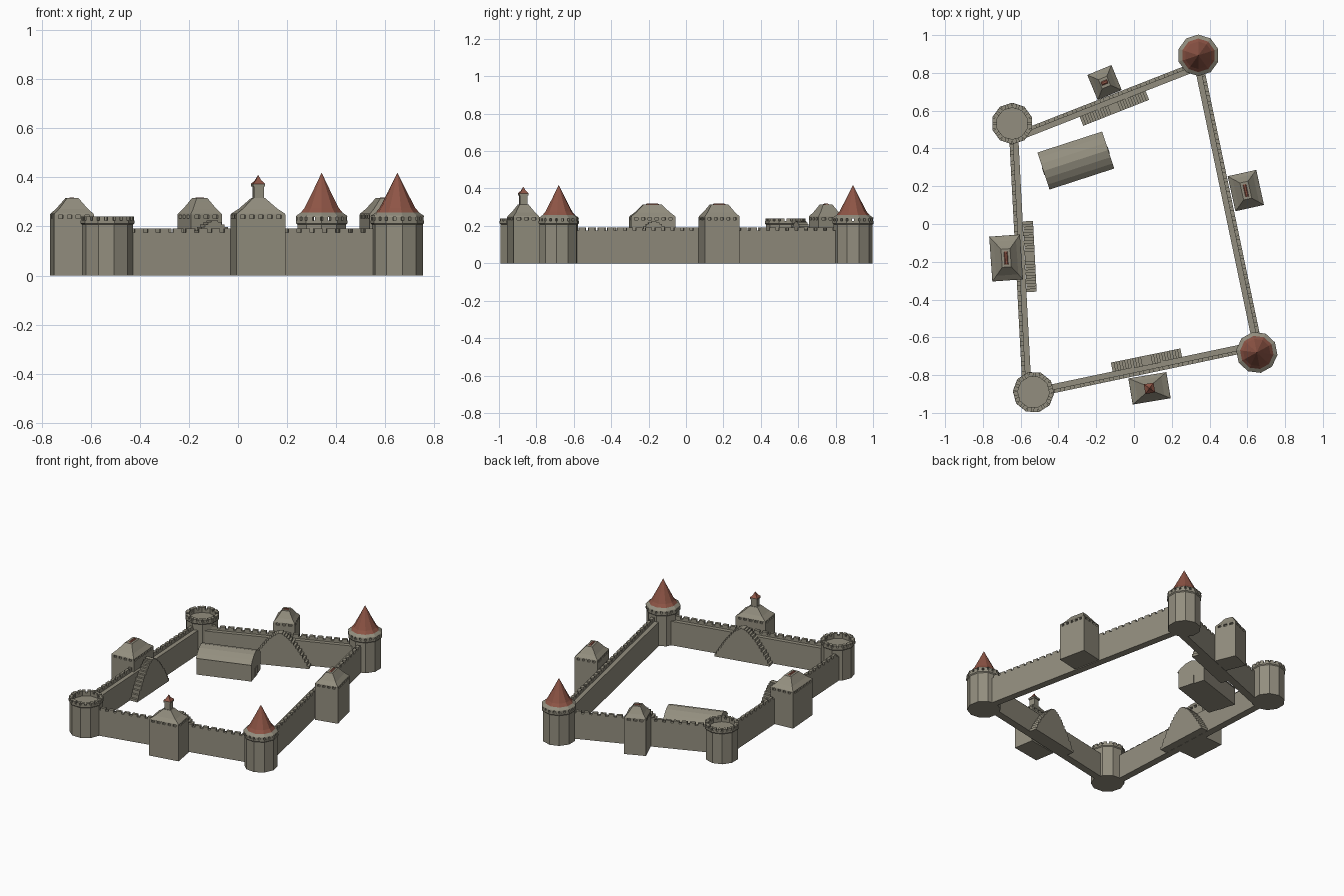
import bpy, bmesh, math
from mathutils import Vector, Matrix

if "Cube" in bpy.data.objects:
    bpy.data.objects.remove(bpy.data.objects["Cube"])


def material(name, r, g, b):
    m = bpy.data.materials.new(name)
    m.diffuse_color = (r, g, b, 1)
    m.use_nodes = True
    m.node_tree.nodes["Principled BSDF"].inputs["Base Color"].default_value = m.diffuse_color
    return m


STONE = material("stone", 0.29, 0.27, 0.21)
RED = material("red_tile", 0.27, 0.09, 0.06)


def ngon(r, z, phase, n=10):
    return [Vector((r * math.cos(phase + i * math.tau / n),
                    r * math.sin(phase + i * math.tau / n), z)) for i in range(n)]


def rect(hx, hy, z):
    return [Vector((sx * hx, sy * hy, z)) for sx, sy in ((-1, -1), (1, -1), (1, 1), (-1, 1))]


def box(x, y, z0, z1, hx, hy, ang=0):
    m = Matrix.Translation((x, y, 0)) @ Matrix.Rotation(ang, 4, 'Z')
    return [[m @ v for v in rect(hx, hy, z)] for z in (z0, z1)]


def build(name, lofts, mat=STONE, loc=(0, 0), ang=0):
    """One object from several lofts; each loft is a list of matching rings, capped."""
    bm = bmesh.new()
    for rings in lofts:
        vs = [[bm.verts.new(p) for p in ring] for ring in rings]
        n = len(vs[0])
        for a, b in zip(vs, vs[1:]):
            for i in range(n):
                bm.faces.new((a[i], a[(i + 1) % n], b[(i + 1) % n], b[i]))
        bm.faces.new(vs[0][::-1])
        bm.faces.new(vs[-1])
    bmesh.ops.recalc_face_normals(bm, faces=bm.faces)
    me = bpy.data.meshes.new(name)
    bm.to_mesh(me)
    bm.free()
    ob = bpy.data.objects.new(name, me)
    me.materials.append(mat)
    ob.location = (loc[0], loc[1], 0)
    ob.rotation_euler.z = ang
    bpy.context.collection.objects.link(ob)
    return ob


# Corner towers: ten-sided, hollow top with merlons, two carry red cones
def tower(tag, loc, phase_deg, roofed):
    ph = math.radians(phase_deg)
    profile = [(.104, 0), (.104, .207), (.11, .213), (.11, .225), (.085, .225), (.085, .205)]
    lofts = [[ngon(r, z, ph) for r, z in profile]]
    rm = .0965 * math.cos(math.pi / 10)
    for i in range(10):
        a = ph + (i + .5) * math.tau / 10
        for s in (-.017, .017):
            x = rm * math.cos(a) - s * math.sin(a)
            y = rm * math.sin(a) + s * math.cos(a)
            lofts.append(box(x, y, .224, .24, .012, .011, a))
    build("tower_" + tag, lofts, STONE, loc)
    if roofed:
        build("roof_skirt_" + tag,
              [[ngon(r, z, ph) for r, z in ((.11, .239), (.108, .244), (.089, .257))]],
              STONE, loc)
        build("roof_cone_" + tag,
              [[ngon(r, z, ph) for r, z in ((.089, .257), (.073, .276), (.038, .343), (.0005, .418))]],
              RED, loc)


tower("north_east", (.341, .893), 18, True)
tower("south_east", (.65, -.68), 29, True)
tower("north_west", (-.645, .532), 18, False)
tower("south_west", (-.532, -.89), 33, False)


# Curtain walls: the outer side lies on local -y, with parapet and merlons
def wall(tag, a, b):
    a, b = Vector(a), Vector(b)
    d = b - a
    L = d.length
    mid = (a + b) / 2
    lofts = [box(0, 0, 0, .165, L / 2 + .03, .024),
             box(0, -.014, .16, .176, L / 2 + .01, .010)]
    n = round(L / .053)
    for i in range(n):
        lofts.append(box((i + .5) * L / n - L / 2, -.014, .17, .192, .0175, .010))
    build("wall_" + tag, lofts, STONE, mid, math.atan2(d.y, d.x))


wall("south", (-.434, -.873), (.558, -.664))
wall("east", (.642, -.585), (.354, .79))
wall("north", (.272, .812), (-.553, .489))
wall("west", (-.635, .43), (-.571, -.79))


# Square gate towers: merlon band, flared hipped roof, small ridge
def gate(tag, loc, deg, w, d, rx, ry, cupola=False):
    ang = math.radians(deg)
    hx, hy = w / 2, d / 2
    lofts = [box(0, 0, 0, .232, hx, hy), box(0, 0, .23, .25, hx - .014, hy - .014)]
    for h, o, turn in ((hx, hy, 0), (hy, hx, 1)):
        n = max(3, round(2 * h / .034))
        for i in range(n):
            t = -h + .009 + i * (2 * h - .018) / (n - 1)
            for s in (-1, 1):
                p = s * (o - .008)
                lofts.append(box(p, t, .23, .248, .0079, .009) if turn
                             else box(t, p, .23, .248, .009, .0079))
    build("gate_tower_" + tag, lofts, STONE, loc, ang)
    steps = ((1, .246), (.97, .252), (.6, .272), (.22, .299), (0, .315))
    build("gate_roof_" + tag,
          [[rect(rx + (hx - rx) * f, ry + (hy - ry) * f, z) for f, z in steps]],
          STONE, loc, ang)
    if cupola:
        build("cupola_" + tag, [box(0, 0, .305, .37, .02, .02),
                                box(0, 0, .362, .373, .025, .025)], STONE, loc, ang)
        build("cupola_spire_" + tag,
              [[rect(.026, .026, .373), rect(.012, .012, .387), rect(.0005, .0005, .409)]],
              RED, loc, ang)
    else:
        build("ridge_cap_" + tag,
              [[rect(rx * .8, ry * .5, .313), rect(rx * .6, ry * .2, .319)]],
              RED, loc, ang)


gate("south", (.082, -.87), 9.5, .204, .14, .026, .024, True)
gate("east", (.592, .177), 102.5, .19, .155, .046, .022)
gate("north", (-.156, .749), 202.5, .138, .143, .024, .026)
gate("west", (-.677, -.18), 274, .238, .163, .048, .024)


# Double stairs against the inside of the walls, climbing to an arched crest
def stairs(tag, loc, deg, length=.375, n=26):
    pts = [(-length / 2, 0)]
    step = length / n
    for i in range(n):
        x = -length / 2 + i * step
        t = abs(x + step / 2) / (length / 2)
        h = .222 * (1 - t ** 1.55) + .004
        pts += [(x, h), (x + step, h)]
    pts.append((length / 2, 0))
    rings = [[Vector((x, y, z)) for x, z in pts] for y in (-.03, .023)]
    build("stairs_" + tag, [rings], STONE, loc, math.radians(deg))


stairs("south", (.066, -.719), 11.5)
stairs("north", (-.103, .61), 201.5)
stairs("west", (-.548, -.172), 273)

# Long hall in the courtyard with a low curved roof
prof = [(-.095, 0), (-.095, .115), (-.103, .115), (-.075, .14), (-.04, .16), (0, .17)]
prof += [(-y, z) for y, z in prof[-2::-1]]
build("hall", [[[Vector((x, y, z)) for y, z in prof] for x in (-.18, .18)]],
      STONE, (-.308, .336), math.radians(18))
build("hall_door", [box(.18, 0, 0, .06, .003, .02), box(-.18, 0, 0, .06, .003, .02)],
      STONE, (-.308, .336), math.radians(18))
